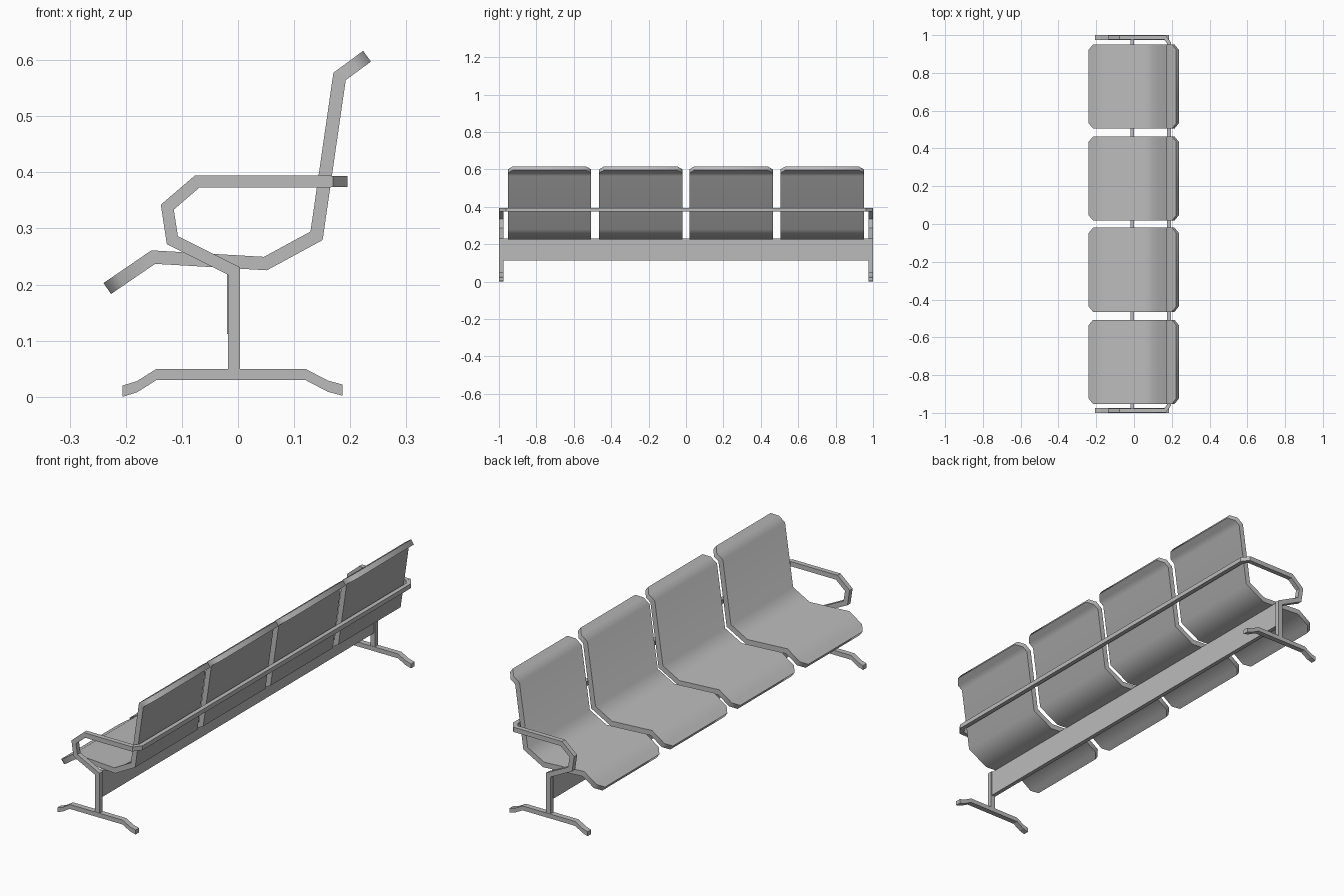
import bpy, bmesh, math
from mathutils import Vector

if "Cube" in bpy.data.objects:
    bpy.data.objects.remove(bpy.data.objects["Cube"], do_unlink=True)

# One grey finish for the whole bench
grey = bpy.data.materials.new("grey_metal")
grey.use_nodes = True
grey.diffuse_color = (0.5, 0.5, 0.5, 1)
grey.node_tree.nodes["Principled BSDF"].inputs["Base Color"].default_value = (0.5, 0.5, 0.5, 1)


def in_side(u, v, d):
    return (u, d, v)


def in_plan(u, v, d):
    return (u, v, d)


def offsets(path, half, upright):
    """Mitred sideways offset at each point of a flat path."""
    pts = [Vector(p) for p in path]
    if upright:
        return [Vector((0, half)) for p in pts]
    dirs = [(b - a).normalized() for a, b in zip(pts, pts[1:])]
    result = []
    for a, b in zip([dirs[0]] + dirs, dirs + [dirs[-1]]):
        na, nb = Vector((-a.y, a.x)), Vector((-b.y, b.x))
        m = (na + nb).normalized()
        result.append(m * half / m.dot(na))
    return result


def strip(name, path, half, centre, depth, place=in_side, taper=0, upright=False, smooth=0):
    """Bar of rectangular section that follows a flat path."""
    bm = bmesh.new()
    rings = []
    last = len(path) - 1
    for i, (p, o) in enumerate(zip(path, offsets(path, half, upright))):
        d = depth / 2 - (taper if i in (0, last) else 0)
        a, b = Vector(p) + o, Vector(p) - o
        corners = [(a, -d), (a, d), (b, d), (b, -d)]
        rings.append([bm.verts.new(place(q.x, q.y, centre + s)) for q, s in corners])
    for r, s in zip(rings, rings[1:]):
        for k in range(4):
            n = (k + 1) % 4
            bm.faces.new((r[k], r[n], s[n], s[k]))
    bm.faces.new(rings[0])
    bm.faces.new(rings[-1])
    bmesh.ops.recalc_face_normals(bm, faces=bm.faces)
    mesh = bpy.data.meshes.new(name)
    bm.to_mesh(mesh)
    bm.free()
    mesh.materials.append(grey)
    obj = bpy.data.objects.new(name, mesh)
    bpy.context.collection.objects.link(obj)
    if smooth:
        bpy.ops.object.select_all(action='DESELECT')
        obj.select_set(True)
        bpy.context.view_layer.objects.active = obj
        bpy.ops.object.shade_smooth_by_angle(angle=math.radians(smooth))
    return obj


# Four bent seat shells with clipped corners
seat = [Vector(p) for p in [(-0.233, 0.193), (-0.151, 0.249), (0.049, 0.2375),
                            (0.14, 0.287), (0.181, 0.571), (0.23, 0.607)]]
clip = 0.028
start = seat[0] + (seat[1] - seat[0]).normalized() * clip
end = seat[-1] + (seat[-2] - seat[-1]).normalized() * clip
shell = [seat[0], start] + seat[1:-1] + [end, seat[-1]]
for i, y in enumerate((-0.73, -0.242, 0.241, 0.728)):
    strip(f"seat_{i + 1}", shell, 0.0118, y, 0.446, taper=clip, smooth=60)

# End frames: foot, post and looped armrest
foot = [(-0.206, 0.01), (-0.18, 0.018), (-0.145, 0.04),
        (0.12, 0.04), (0.16, 0.019), (0.186, 0.012)]
arm = [(-0.007, 0.045), (-0.007, 0.224), (-0.117, 0.279),
       (-0.126, 0.338), (-0.073, 0.3835), (0.166, 0.3835)]
for side, y in (("right", -0.9875), ("left", 0.9875)):
    strip(side + "_foot", foot, 0.01, y, 0.025, upright=True)
    strip(side + "_post_and_armrest", arm, 0.0108, y, 0.022)

# Rear rail with clipped corners joining both armrests
rail = [(0.15, -0.9875), (0.164, -0.9875), (0.185, -0.96),
        (0.185, 0.96), (0.164, 0.9875), (0.15, 0.9875)]
strip("rear_rail", rail, 0.01, 0.3835, 0.02, place=in_plan)

# Long beam under the seats
strip("beam", [(-0.01, 0.112), (-0.01, 0.23)], 0.0095, 0, 1.955)
